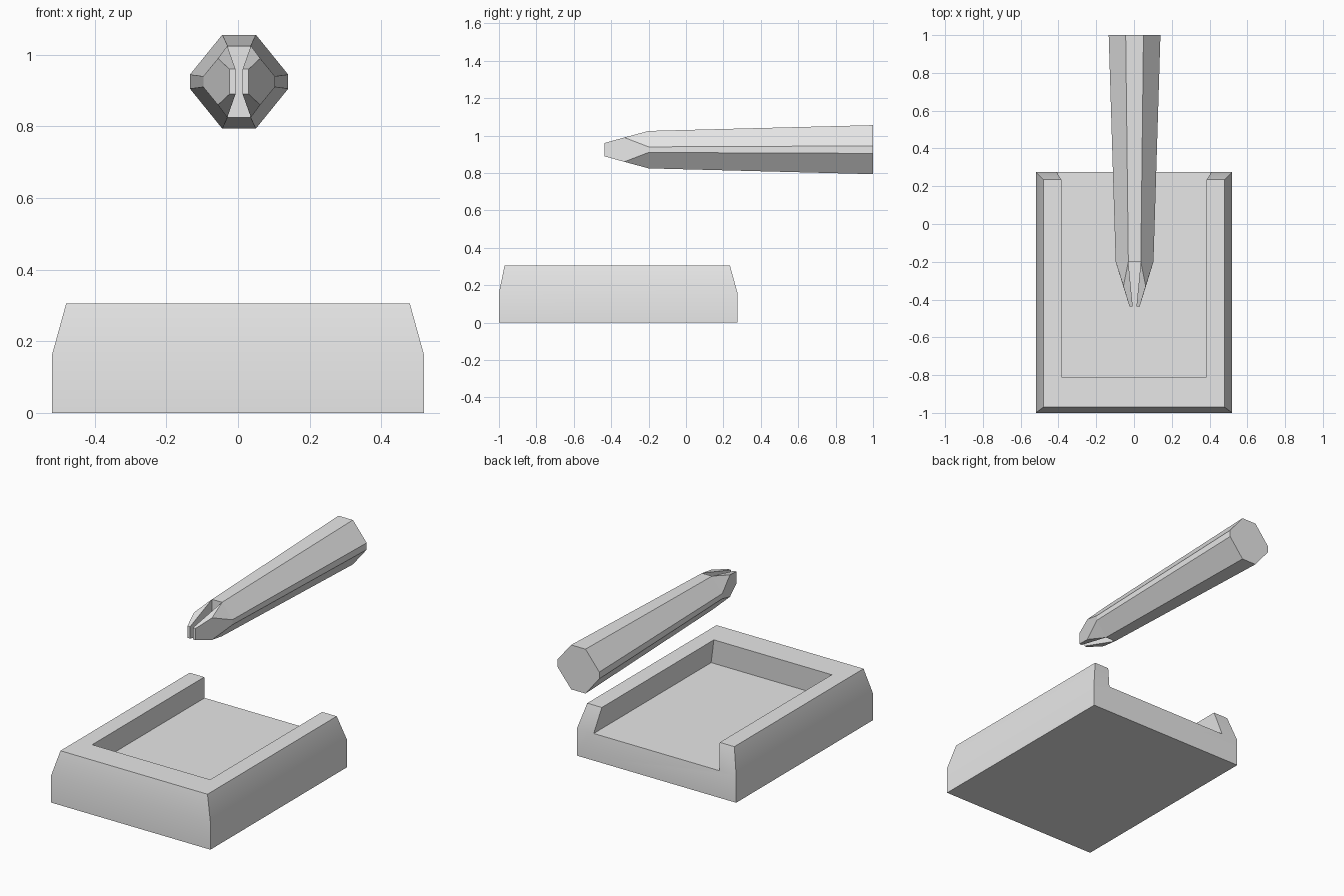
import bpy
import bmesh
import math

cube = bpy.data.objects.get("Cube")
if cube:
    bpy.data.objects.remove(cube, do_unlink=True)

grey = bpy.data.materials.new("plain_grey")
grey.use_nodes = True
grey.diffuse_color = (0.8, 0.8, 0.8, 1)
grey.node_tree.nodes["Principled BSDF"].inputs["Base Color"].default_value = (0.8, 0.8, 0.8, 1)


def mirrored_part(name, points, faces, location=(0, 0, 0)):
    """Build the +x half from named points, mirror it and join the halves."""
    bm = bmesh.new()
    verts = {key: bm.verts.new(co) for key, co in points.items()}
    for face in faces:
        bm.faces.new([verts[key] for key in face.split()])
    geom = bm.verts[:] + bm.edges[:] + bm.faces[:]
    bmesh.ops.mirror(bm, geom=geom, axis='X', merge_dist=0.0005)
    bmesh.ops.recalc_face_normals(bm, faces=bm.faces[:])
    bmesh.ops.dissolve_limit(bm, angle_limit=math.radians(0.5),
                             verts=bm.verts[:], edges=bm.edges[:])
    mesh = bpy.data.meshes.new(name)
    bm.to_mesh(mesh)
    bm.free()
    mesh.materials.append(grey)
    obj = bpy.data.objects.new(name, mesh)
    obj.location = location
    bpy.context.collection.objects.link(obj)
    return obj


# Tray: sloping upper rim around a recess that is open at the back
MID, TOP = 0.16, 0.305
FRONT, BACK, SIDE = -1.0, 0.275, 0.52
tray_points = {
    "b0": (0, FRONT, 0), "b1": (SIDE, FRONT, 0), "b2": (SIDE, BACK, 0), "b3": (0, BACK, 0),
    "m0": (0, FRONT, MID), "m1": (SIDE, FRONT, MID), "m2": (SIDE, BACK, MID),
    "f0": (0, -0.82, MID), "f1": (0.41, -0.82, MID), "f2": (0.41, BACK, MID), "f3": (0, BACK, MID),
    "t0": (0, -0.97, TOP), "t1": (0.48, -0.97, TOP), "t2": (0.48, 0.235, TOP),
    "t3": (0.385, 0.235, TOP), "t4": (0.385, -0.81, TOP), "t5": (0, -0.81, TOP),
}
tray_faces = [
    "b0 b3 b2 b1",                       # underside
    "b0 b1 m1 m0", "m0 m1 t1 t0",        # front
    "b1 b2 m2 m1", "m1 m2 t2 t1",        # side
    "b2 b3 f3 f2 m2", "m2 f2 t3 t2",     # back
    "t0 t1 t4 t5", "t1 t2 t3 t4",        # rim
    "t3 f2 f1 t4", "t4 f1 f0 t5",        # recess walls
    "f0 f1 f2 f3",                       # recess floor
]
tray = mirrored_part("tray", tray_points, tray_faces)
bpy.ops.object.select_all(action='DESELECT')
bpy.context.view_layer.objects.active = tray
tray.select_set(True)
bpy.ops.object.shade_smooth_by_angle(angle=math.radians(30))

# Stylus: tapered eight-sided barrel ending in a split nib
stylus_points = {}


def add_pair(key, x, y, z):
    stylus_points[key + "u"] = (x, y, z)
    stylus_points[key + "d"] = (x, y, -z)


for end, y, inner, outer, high, low in (("r", 1.0, 0.047, 0.137, 0.131, 0.02),
                                        ("n", -0.2, 0.033, 0.1, 0.1, 0.015)):
    add_pair(end + "c", 0, y, high)
    add_pair(end + "i", inner, y, high)
    add_pair(end + "o", outer, y, low)
add_pair("k", 0.059, -0.33, 0.065)       # nib shoulder
add_pair("ti", 0.01, -0.437, 0.035)      # nib tip
add_pair("to", 0.027, -0.437, 0.035)

stylus_faces = [
    "rcu riu rou rod rid rcd",           # end cap
    "rou rod nod nou",                   # barrel side
    "ncu niu nid ncd",                   # wall at the root of the split
    "niu nid tid tiu",                   # inner face of the prong
    "tiu tid tod tou",                   # tip
    "nou nod kd tod tou ku",             # outer face of the prong
]
for s in "ud":
    stylus_faces += [face.replace("*", s) for face in
                     ("rc* ri* ni* nc*", "ri* ro* no* ni*", "ni* no* k*", "ni* k* to* ti*")]
mirrored_part("stylus", stylus_points, stylus_faces, (0.003, 0, 0.925))
